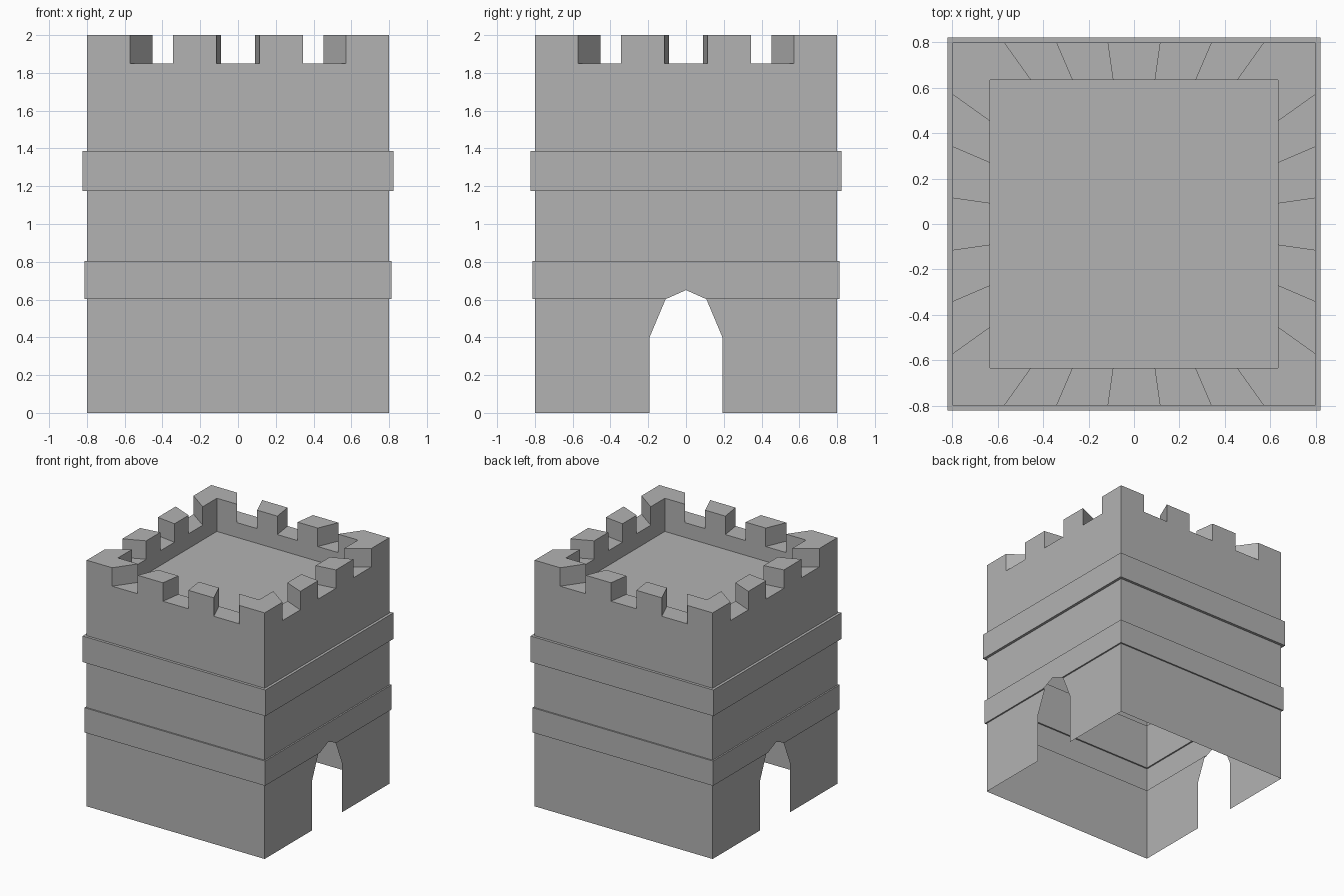
import bpy, bmesh
from mathutils import Vector, Matrix

cube = bpy.data.objects.get("Cube")
if cube:
    bpy.data.objects.remove(cube, do_unlink=True)

stone = bpy.data.materials.new("grey stone")
stone.use_nodes = True
GREY = (0.45, 0.45, 0.45, 1)
stone.diffuse_color = GREY
stone.node_tree.nodes["Principled BSDF"].inputs["Base Color"].default_value = GREY

OUTER, INNER = 0.8, 0.635
CRENEL, TOP, FLOOR = 1.85, 2.0, 1.73
SEGMENTS = 7  # merlons and gaps alternate along each side

# Unit square outline, counter-clockwise, split into equal segments
outline = [Matrix.Rotation(side * 1.5707963, 3, 'Z') @ Vector((-1 + 2 * i / SEGMENTS, -1, 0))
           for side in range(4) for i in range(SEGMENTS)]
COUNT = len(outline)


def point(i, size, z):
    p = outline[i % COUNT] * size
    return Vector((p.x, p.y, z))


def add_face(bm, points):
    return bm.faces.new([bm.verts.new(p) for p in points])


def add_strip(bm, i, profile):
    """One segment of the outline swept along a (size, height) profile."""
    for a, b in zip(profile, profile[1:]):
        if a != b:
            add_face(bm, [point(i, *a), point(i + 1, *a), point(i + 1, *b), point(i, *b)])


def finish(bm, name):
    bmesh.ops.remove_doubles(bm, verts=bm.verts, dist=0.0005)
    bmesh.ops.dissolve_limit(bm, angle_limit=0.01, verts=bm.verts, edges=bm.edges)
    mesh = bpy.data.meshes.new(name)
    bm.to_mesh(mesh)
    bm.free()
    mesh.materials.append(stone)
    obj = bpy.data.objects.new(name, mesh)
    bpy.context.collection.objects.link(obj)
    return obj


# Thin outer walls with two raised bands
walls = bmesh.new()
wall_profile = [(OUTER, 0)]
for size, low, high in ((0.812, 0.602, 0.803), (0.822, 1.175, 1.387)):
    wall_profile += [(OUTER, low), (size, low), (size, high), (OUTER, high)]
wall_profile.append((OUTER, CRENEL))
for i in range(COUNT):
    add_strip(walls, i, wall_profile)
bmesh.ops.remove_doubles(walls, verts=walls.verts, dist=0.0005)

# Pointed gateway through both side walls: cut along each arch edge, remove the inside
arch = [(0.193, 0), (0.193, 0.4), (0.108, 0.602), (0, 0.65)]
planes = []
for (y0, z0), (y1, z1) in zip(arch, arch[1:]):
    for s in (1, -1):
        planes.append((Vector((0, s * y0, z0)), Vector((0, s * (z1 - z0), y0 - y1)).normalized()))


def gate_faces():
    return [f for f in walls.faces
            if abs(f.calc_center_median().x) > 0.79 and f.calc_center_median().z < 0.81]


for co, normal in planes:
    faces = gate_faces()
    geom = faces + list({e for f in faces for e in f.edges}) + list({v for f in faces for v in f.verts})
    bmesh.ops.bisect_plane(walls, geom=geom, plane_co=co, plane_no=normal, dist=0.0001)
inside = [f for f in gate_faces()
          if all((f.calc_center_median() - co).dot(n) < 0.0001 for co, n in planes)]
bmesh.ops.delete(walls, geom=inside, context='FACES')
finish(walls, "tower_walls")

# Battlements: radial segments of alternating height, closed where the height steps
battlements = bmesh.new()
for i in range(COUNT):
    heights = [TOP if k % SEGMENTS % 2 == 0 else CRENEL for k in (i - 1, i)]
    h = heights[1]
    add_strip(battlements, i, [(OUTER, CRENEL), (OUTER, h), (INNER, h), (INNER, CRENEL), (INNER, FLOOR)])
    if heights[0] != h:
        side = [point(i, OUTER, CRENEL), point(i, OUTER, TOP),
                point(i, INNER, TOP), point(i, INNER, CRENEL)]
        add_face(battlements, side if h > heights[0] else side[::-1])
for f in battlements.faces:
    f.normal_update()
finish(battlements, "battlements")

# Roof floor inside the parapet
roof = bmesh.new()
add_face(roof, [point(i, INNER, FLOOR) for i in range(COUNT)])
finish(roof, "roof_floor")
